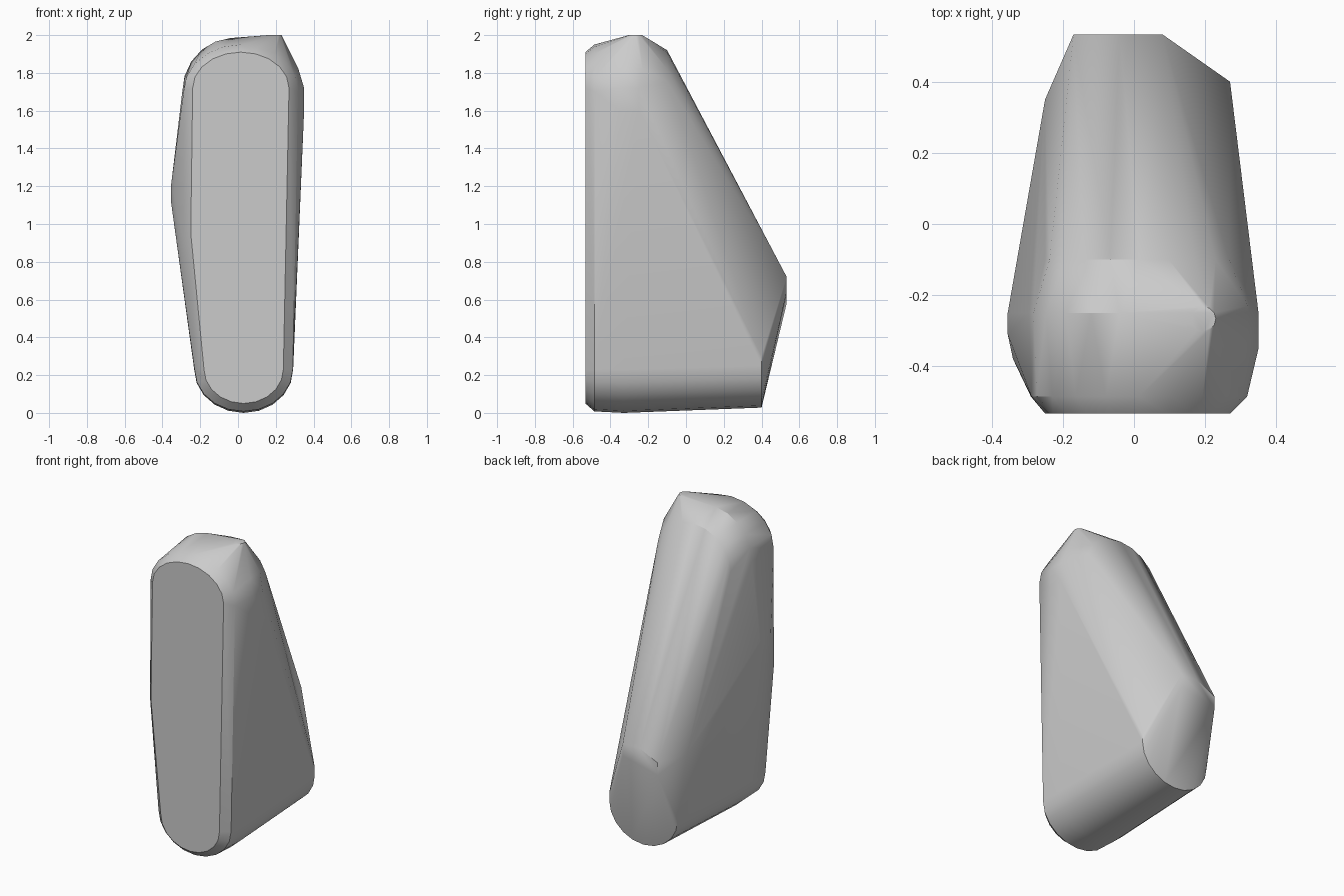
import bpy, bmesh, math

cube = bpy.data.objects.get("Cube")
if cube:
    bpy.data.objects.remove(cube, do_unlink=True)

grey = bpy.data.materials.new("light_grey")
grey.use_nodes = True
COLOUR = (0.6, 0.6, 0.6, 1)
grey.diffuse_color = COLOUR
grey.node_tree.nodes["Principled BSDF"].inputs["Base Color"].default_value = COLOUR


def arc(y, cx, cz, rx, rz, start=0, end=180, steps=10):
    """Elliptical arc in a plane facing the front; negative rz curves down."""
    angles = [math.radians(start + (end - start) * i / steps) for i in range(steps + 1)]
    return [(cx + rx * math.cos(a), y, cz + rz * math.sin(a)) for a in angles]


points = []
# Flat front plate with rounded ends
points += arc(-0.533, 0.03, 0.23, 0.21, -0.18)
points += arc(-0.533, 0.015, 1.72, 0.255, 0.19)
points += [(-0.25, -0.533, 0.95)]
# Bevel rim behind the plate
points += arc(-0.485, 0.03, 0.23, 0.26, -0.222)
points += arc(-0.485, 0.015, 1.70, 0.303, 0.25)
points += [(-0.29, -0.485, 0.93)]
# Rounded belly running back to the slanted heel
points += arc(-0.33, 0.03, 0.23, 0.262, -0.23)
points += arc(0.4, 0.025, 0.25, 0.245, -0.222)
points += [(0.27, 0.4, 0.3)]
# Domed crown and the arched top of the back slope
points += arc(-0.25, -0.02, 1.70, 0.275, 0.285, 60, 180, 7)
points += arc(-0.10, 0.015, 1.68, 0.265, 0.24)
# Small flat peak
points += [(0.195 + 0.035 * math.cos(a), -0.267 + 0.035 * math.sin(a), 2.0)
           for a in [math.tau * i / 12 for i in range(12)]]
# Wide shoulder on one side, with its slope to the peak
points += [(0.35, y, z) for y in (-0.35, -0.25) for z in (1.60, 1.72)]
points += [(0.32, -0.33, 1.82), (0.32, -0.23, 1.82)]
# Bulge on the other side
points += [(-0.355, y, z) for y in (-0.31, -0.25) for z in (1.12, 1.20)]
points += [(-0.34, -0.38, 1.16), (-0.25, 0.35, 0.67)]
# Rearmost ridge
points += [(-0.17, 0.533, 0.58), (-0.17, 0.533, 0.66),
           (0.08, 0.533, 0.64), (0.08, 0.533, 0.72), (-0.04, 0.533, 0.72)]

# Wrap a convex skin around the sections
bm = bmesh.new()
for p in points:
    bm.verts.new(p)
bmesh.ops.remove_doubles(bm, verts=bm.verts[:], dist=0.002)
bmesh.ops.convex_hull(bm, input=bm.verts[:])
loose = [v for v in bm.verts if not v.link_faces]
bmesh.ops.delete(bm, geom=loose, context='VERTS')
bmesh.ops.dissolve_limit(bm, angle_limit=math.radians(1),
                         verts=bm.verts[:], edges=bm.edges[:])
bmesh.ops.recalc_face_normals(bm, faces=bm.faces[:])

mesh = bpy.data.meshes.new("rounded_shell")
bm.to_mesh(mesh)
bm.free()
mesh.materials.append(grey)
shell = bpy.data.objects.new("rounded_shell", mesh)
bpy.context.collection.objects.link(shell)
bpy.ops.object.select_all(action='DESELECT')
shell.select_set(True)
bpy.context.view_layer.objects.active = shell
bpy.ops.object.shade_smooth_by_angle(angle=math.radians(30))
